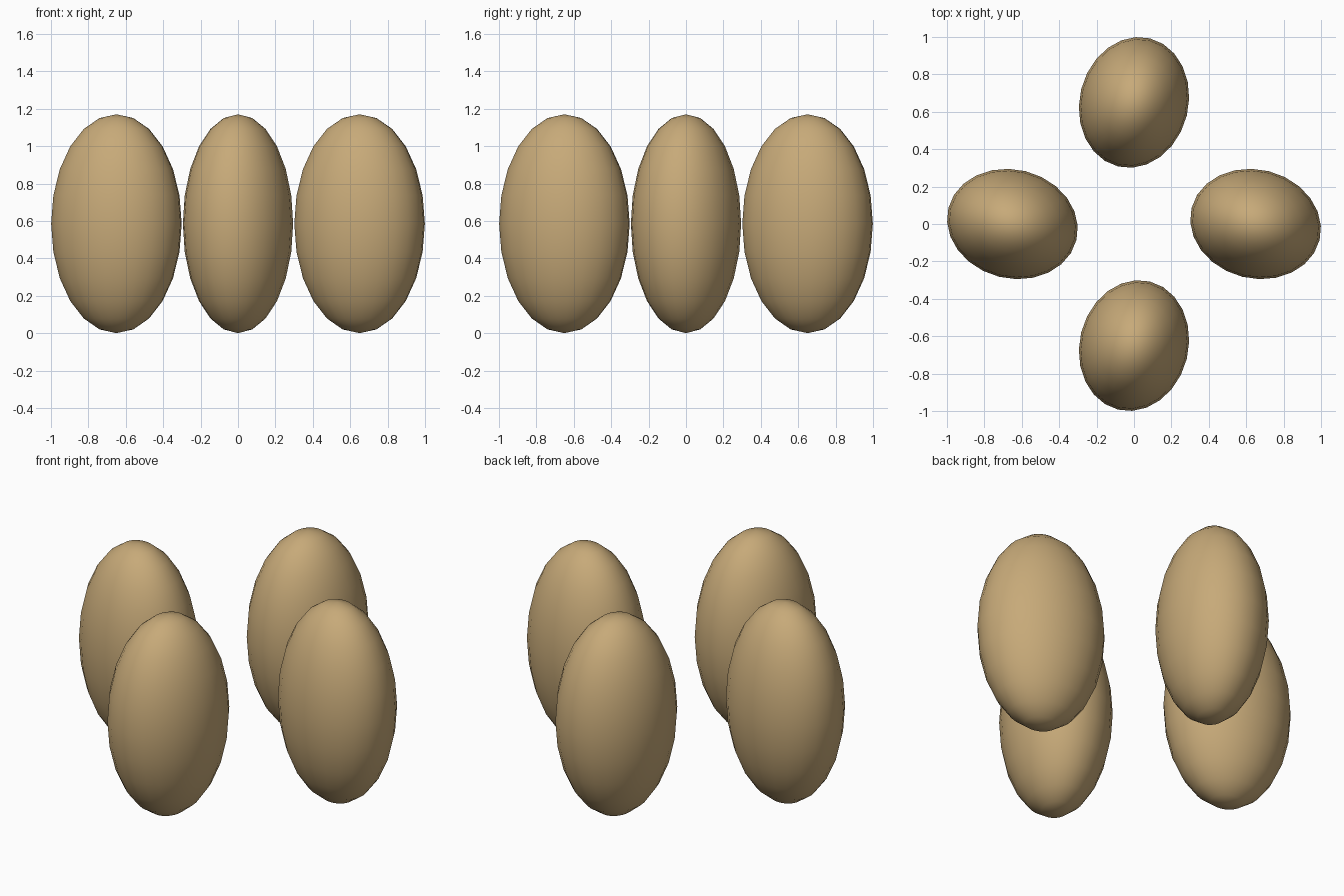
import bpy
from math import cos, sin, radians

cube = bpy.data.objects.get("Cube")
if cube:
    bpy.data.objects.remove(cube, do_unlink=True)

# Single tan colour
tan = bpy.data.materials.new("warm_tan")
tan.use_nodes = True
colour = (0.57, 0.40, 0.19, 1)
tan.diffuse_color = colour
tan.node_tree.nodes["Principled BSDF"].inputs["Base Color"].default_value = colour

RADIAL, TANGENT, HALF_HEIGHT = 0.353, 0.291, 0.585
DISTANCE, TWIST = 0.65, -14


def add_egg(name, angle):
    """Upright ellipsoid on the ring, long plan axis twisted off the radius."""
    a = radians(angle)
    bpy.ops.mesh.primitive_uv_sphere_add(
        segments=24, ring_count=12, radius=1,
        location=(DISTANCE * cos(a), DISTANCE * sin(a), HALF_HEIGHT),
        rotation=(0, 0, a + radians(TWIST)))
    egg = bpy.context.object
    egg.name = name
    egg.scale = (RADIAL, TANGENT, HALF_HEIGHT)
    egg.data.materials.append(tan)
    bpy.ops.object.shade_smooth()


# Four ellipsoids in a ring
for i, side in enumerate(("left", "back", "right", "front")):
    add_egg(side + "_ellipsoid", 90 * i)
